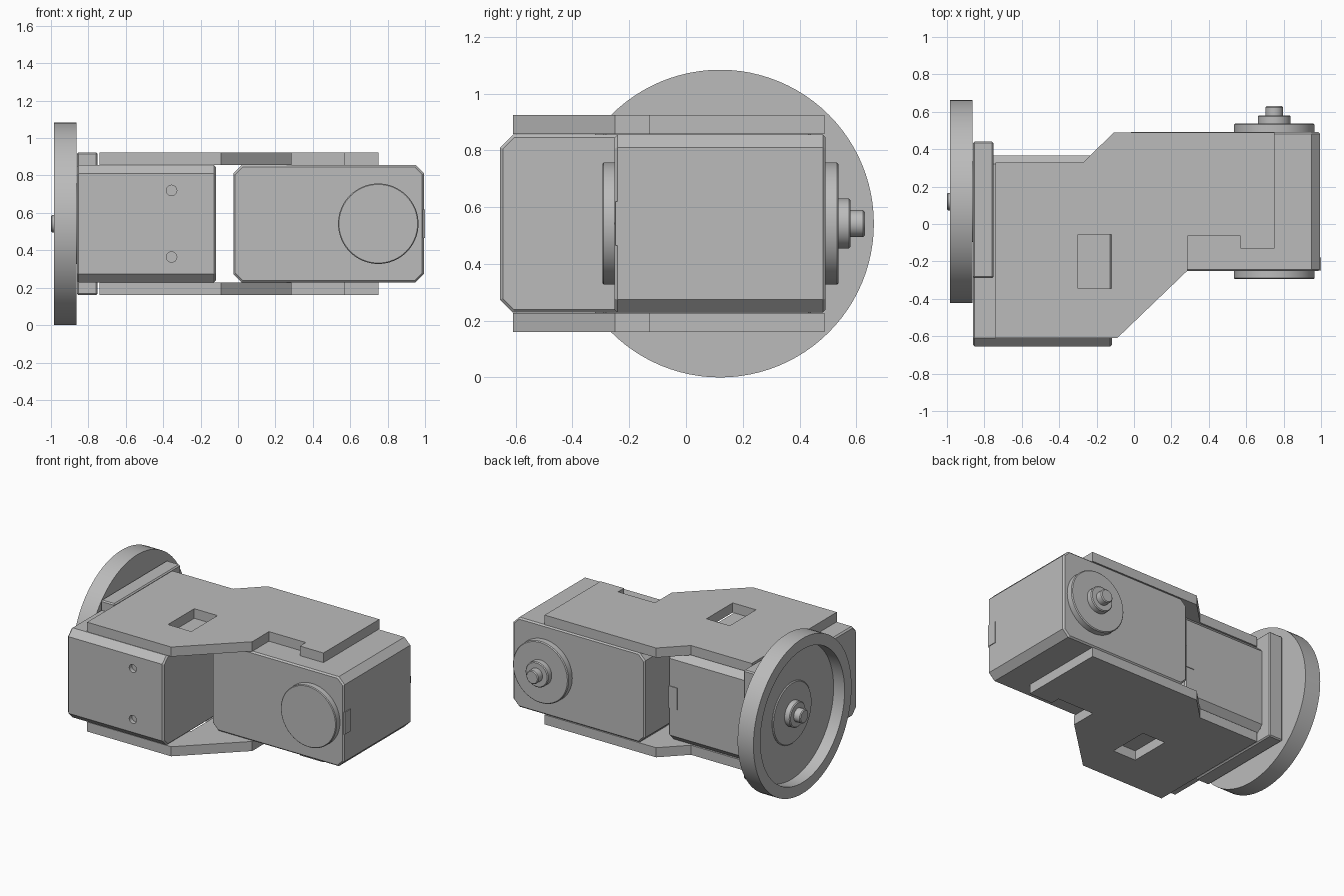
import bpy, bmesh, math
from mathutils import Matrix

cube = bpy.data.objects.get("Cube")
if cube:
    bpy.data.objects.remove(cube, do_unlink=True)

grey = bpy.data.materials.new("plain grey")
grey.use_nodes = True
grey.diffuse_color = (0.5, 0.5, 0.5, 1)
grey.node_tree.nodes["Principled BSDF"].inputs["Base Color"].default_value = (0.5, 0.5, 0.5, 1)

AXIS_Z = 0.542


def finish(name, bm, matrix=Matrix(), smooth=False):
    bmesh.ops.remove_doubles(bm, verts=bm.verts, dist=1e-5)
    bmesh.ops.recalc_face_normals(bm, faces=bm.faces)
    mesh = bpy.data.meshes.new(name)
    bm.to_mesh(mesh)
    bm.free()
    mesh.materials.append(grey)
    ob = bpy.data.objects.new(name, mesh)
    bpy.context.collection.objects.link(ob)
    ob.matrix_world = matrix
    if smooth:
        activate(ob)
        bpy.ops.object.shade_smooth_by_angle(angle=math.radians(30))
    return ob


def activate(ob):
    bpy.ops.object.select_all(action='DESELECT')
    ob.select_set(True)
    bpy.context.view_layer.objects.active = ob


def prism(name, outline, offset, matrix=Matrix()):
    """Extrude a closed outline of 3D points along offset."""
    bm = bmesh.new()
    face = bm.faces.new([bm.verts.new(p) for p in outline])
    new = bmesh.ops.extrude_face_region(bm, geom=[face], use_keep_orig=True)["geom"]
    bmesh.ops.translate(bm, vec=offset, verts=[g for g in new if isinstance(g, bmesh.types.BMVert)])
    return finish(name, bm, matrix)


def box(name, low, high, matrix=Matrix()):
    (x0, y0, z0), (x1, y1, z1) = low, high
    outline = [(x0, y0, z0), (x1, y0, z0), (x1, y1, z0), (x0, y1, z0)]
    return prism(name, outline, (0, 0, z1 - z0), matrix)


def lathe(name, profile, matrix, segments=64):
    """Revolve (radius, height) points about the local y axis."""
    bm = bmesh.new()
    verts = [bm.verts.new((r, h, 0)) for r, h in profile]
    edges = [bm.edges.new(pair) for pair in zip(verts, verts[1:])]
    bmesh.ops.spin(bm, geom=verts + edges, cent=(0, 0, 0), axis=(0, 1, 0),
                   angle=math.tau, steps=segments, use_merge=True)
    return finish(name, bm, matrix, smooth=True)


def bevel(ob, width, limit):
    mod = ob.modifiers.new("edge bevel", 'BEVEL')
    mod.width = width
    mod.segments = 1
    mod.limit_method = 'ANGLE'
    mod.angle_limit = math.radians(limit)
    activate(ob)
    bpy.ops.object.modifier_apply(modifier=mod.name)


def cut(ob, cutter):
    cutter.hide_render = True
    mod = ob.modifiers.new("cut", 'BOOLEAN')
    mod.operation = 'DIFFERENCE'
    mod.solver = 'EXACT'
    mod.object = cutter
    activate(ob)
    bpy.ops.object.modifier_apply(modifier=mod.name)
    bpy.data.objects.remove(cutter, do_unlink=True)


# Motor unit, local origin on the output axis, shaft towards local +y
HALF_W, HALF_H, TAIL, NOSE, CH = 0.372, 0.313, -0.775, 0.245, 0.045


def motor(name, matrix):
    outline = []
    for x, sx in ((TAIL, 1), (NOSE, -1)):
        pts = [(x + sx * CH, HALF_H), (x, HALF_H - CH), (x, CH - HALF_H), (x + sx * CH, -HALF_H)]
        outline += pts if sx > 0 else pts[::-1]
    body = prism(name + "_body", [(x, -HALF_W, z) for x, z in outline],
                 (0, 2 * HALF_W, 0), matrix)
    bevel(body, 0.01, 60)
    # Two screw holes in the tail face
    for z in (-0.178, 0.178):
        spot = matrix @ Matrix.Translation((TAIL, -0.135, z)) @ Matrix.Rotation(math.pi / 2, 4, 'Z')
        cut(body, lathe("hole_cutter", [(0, -0.03), (0.028, -0.03), (0.028, 0.03), (0, 0.03)], spot, 24))
    # Socket plate on the nose face
    box(name + "_socket", (NOSE - 0.005, -HALF_W + 0.004, -0.077),
        (NOSE + 0.005, -0.3, 0.077), matrix)
    # Output disc, hub and shaft
    lathe(name + "_output", [(0, 0.36), (0.215, 0.36), (0.215, 0.412), (0.209, 0.418),
                             (0.088, 0.418), (0.088, 0.454), (0.082, 0.46), (0.047, 0.46),
                             (0.047, 0.504), (0.041, 0.51), (0, 0.51)], matrix)


arm_frame = Matrix.Translation((0.75, 0.12, AXIS_Z))
wheel_frame = Matrix.Translation((-0.49, 0.12, AXIS_Z)) @ Matrix.Rotation(math.pi / 2, 4, 'Z')
motor("arm_motor", arm_frame)
motor("wheel_motor", wheel_frame)

# Idler disc on the front of the arm motor
lathe("idler_disc", [(0, -0.36), (0.215, -0.36), (0.215, -0.41), (0.21, -0.415), (0, -0.415)], arm_frame)

# Dished wheel with a raised rim
lathe("wheel", [(0, 0.373), (0.542, 0.373), (0.542, 0.495), (0.465, 0.495),
                (0.465, 0.41), (0, 0.41)], wheel_frame, 96)

# Bracket wrapped around the motor behind the wheel
bracket = box("wheel_bracket", (-0.86, -0.29, 0.16), (-0.752, 0.44, 0.924))
bevel(bracket, 0.008, 60)
cut(bracket, box("bracket_cutter", (-1, -0.5, 0.25), (-0.5, 0.35, 0.83)))

# Matching top and bottom connecting plates with a window
plate_outline = [(-0.74, -0.61), (-0.09, -0.61), (0.285, -0.25), (0.285, -0.065),
                 (0.57, -0.065), (0.57, -0.13), (0.752, -0.13), (0.752, 0.488),
                 (-0.11, 0.488), (-0.27, 0.33), (-0.74, 0.33)]
for name, z in (("top_plate", 0.857), ("bottom_plate", 0.16)):
    plate = prism(name, [(x, y, z) for x, y in plate_outline], (0, 0, 0.067))
    cut(plate, box("window_cutter", (-0.3, -0.345, z - 0.1), (-0.12, -0.055, z + 0.2)))
